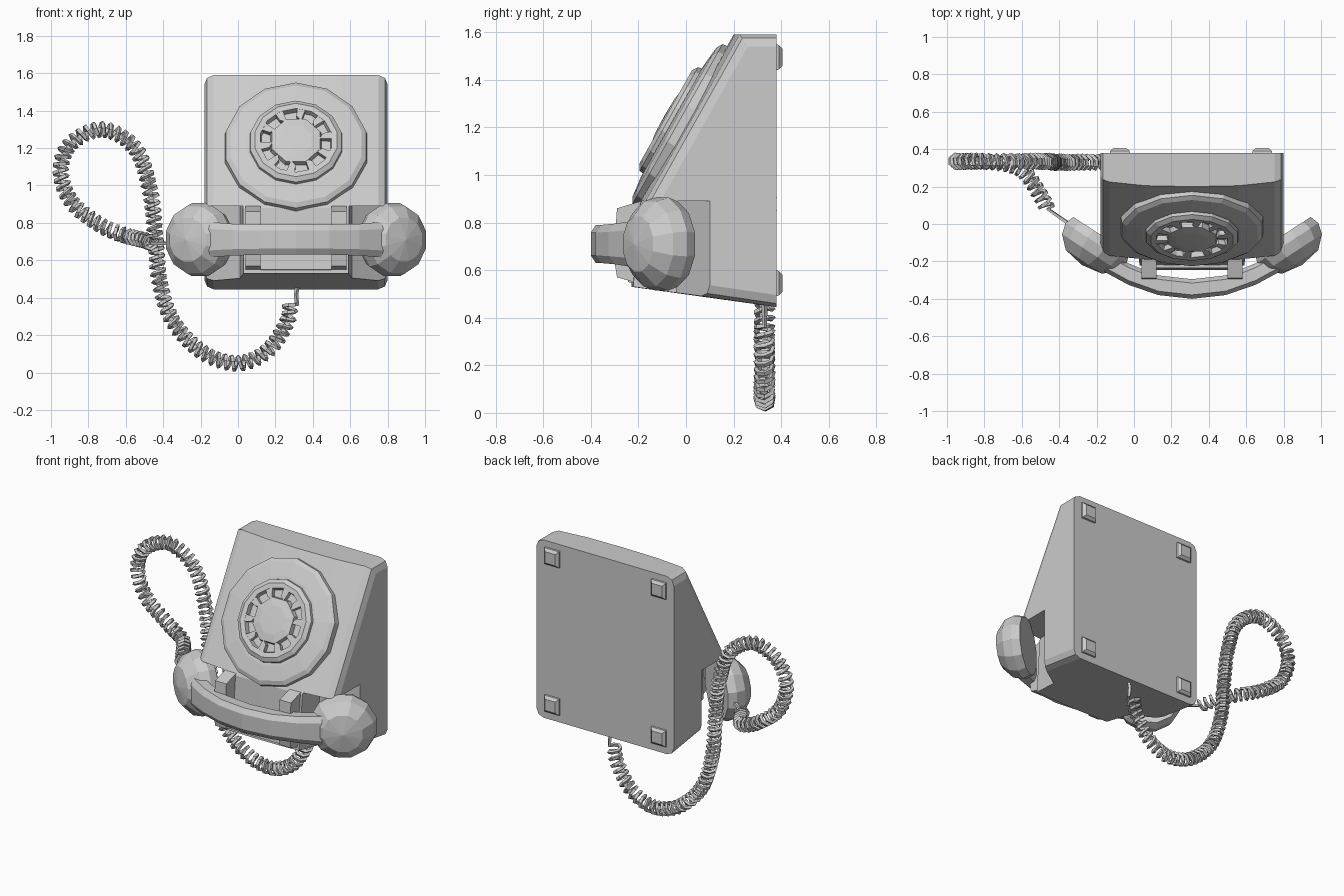
import bpy, bmesh, math
from mathutils import Vector, Matrix

cube = bpy.data.objects.get("Cube")
if cube:
    bpy.data.objects.remove(cube, do_unlink=True)

grey = bpy.data.materials.new("plain_grey")
grey.use_nodes = True
grey.diffuse_color = (0.6, 0.6, 0.6, 1)
grey.node_tree.nodes["Principled BSDF"].inputs["Base Color"].default_value = grey.diffuse_color

MID = 0.31  # x of the telephone's own centre line


def finish(bm, name):
    bmesh.ops.recalc_face_normals(bm, faces=bm.faces)
    mesh = bpy.data.meshes.new(name)
    bm.to_mesh(mesh)
    bm.free()
    mesh.materials.append(grey)
    obj = bpy.data.objects.new(name, mesh)
    bpy.context.collection.objects.link(obj)
    return obj


def loft(name, sections, bevel=None):
    """Skin a row of closed sections and cap both ends."""
    bm = bmesh.new()
    rings = [[bm.verts.new(p) for p in s] for s in sections]
    n = len(rings[0])
    for a, b in zip(rings, rings[1:]):
        for i in range(n):
            j = (i + 1) % n
            bm.faces.new((a[i], a[j], b[j], b[i]))
    bm.faces.new(rings[0])
    bm.faces.new(rings[-1])
    if bevel:
        width, rule = bevel
        edges = [e for e in bm.edges if rule(e)]
        bmesh.ops.bevel(bm, geom=edges, offset=width, segments=2, profile=0.5,
                        affect='EDGES', clamp_overlap=True)
    return finish(bm, name)


def lathe(name, profile, segments, matrix, closed=False):
    """Turn a (radius, height) profile about the local z axis."""
    bm = bmesh.new()
    rings = []
    for r, h in profile:
        count = segments if r else 1
        rings.append([bm.verts.new(matrix @ Vector((r * math.cos(a), r * math.sin(a), h)))
                      for a in (math.tau * (k + 0.5) / segments for k in range(count))])
    pairs = list(zip(rings, rings[1:]))
    if closed:
        pairs.append((rings[-1], rings[0]))
    for a, b in pairs:
        for k in range(segments):
            m = (k + 1) % segments
            quad = [a[k % len(a)], a[m % len(a)], b[m % len(b)], b[k % len(b)]]
            bm.faces.new(list(dict.fromkeys(quad)))
    return finish(bm, name)


def prism(name, outline, lo, hi, place):
    return loft(name, [[place(u, v, w) for u, v in outline] for w in (lo, hi)])


# Body: wedge with a bowed front and softened side edges
def body_section(x, bow):
    return [Vector((x, y, z)) for y, z in
            [(0.38, 0.445), (-0.2 - bow, 0.53), (-0.17 - bow, 0.88),
             (0.23 - bow, 1.59), (0.38, 1.59)]]


def side_edge(e):
    at_end = all(abs(abs(v.co.x - MID) - 0.49) < 0.001 for v in e.verts)
    return at_end and min(v.co.y for v in e.verts) < 0.37


body = loft("body", [body_section(MID + d, bow) for d, bow in
                     [(-0.49, 0), (-0.25, 0.025), (0, 0.03), (0.25, 0.025), (0.49, 0)]],
            (0.05, side_edge))

# Recesses in the lower corners behind the handset ends
for side in (-1, 1):
    cutter = prism("recess_cutter", [(0.6, 0.175), (0.49, 0.1), (0.3, -0.04),
                                     (0.25, -0.5), (0.6, -0.5)], 0.2, 0.89,
                   lambda u, v, w: Vector((MID + side * u, v, w)))
    cutter.hide_render = True
    cut = body.modifiers.new("recess", 'BOOLEAN')
    cut.operation = 'DIFFERENCE'
    cut.object = cutter
    bpy.context.view_layer.objects.active = body
    bpy.ops.object.modifier_apply(modifier=cut.name)
    bpy.data.objects.remove(cutter, do_unlink=True)

# Dial, lying on the sloping front
up_slope = Vector((0, 0.4, 0.71)).normalized()
normal = Vector((1, 0, 0)).cross(up_slope)
dial = Matrix.Translation((MID, -0.018, 1.205)) @ Matrix(
    (Vector((1, 0, 0)), up_slope, normal)).transposed().to_4x4()
lathe("dial_base", [(0, -0.02), (0.39, -0.02), (0.385, 0.02), (0.36, 0.035),
                    (0.27, 0.045), (0, 0.045)], 14, dial)
lathe("finger_ring", [(0.255, 0.03), (0.25, 0.062), (0.225, 0.078), (0.195, 0.075),
                      (0.185, 0.03)], 14, dial, closed=True)
lathe("dial_hub", [(0, 0.03), (0.15, 0.03), (0.14, 0.075), (0.09, 0.083), (0, 0.085)], 8, dial)
for k in range(10):
    spoke = dial @ Matrix.Rotation(math.tau * (k + 0.3) / 10, 4, 'Z')
    prism("finger_hole_divider", [(0.125, -0.012), (0.2, -0.028), (0.215, 0.02), (0.15, 0.016)],
          0.03, 0.074, lambda u, v, w: spoke @ Vector((u, v, w)))

# Cradle: two hooks and the plate between them
for side in (-1, 1):
    prism("cradle_hook", [(-0.1, 0.91), (-0.19, 0.89), (-0.29, 0.86), (-0.295, 0.79), (-0.25, 0.76),
                          (-0.25, 0.65), (-0.3, 0.63), (-0.29, 0.57), (-0.22, 0.55), (-0.1, 0.55)],
          0.19, 0.27, lambda u, v, w: Vector((MID + side * w, u, v)))
prism("cradle_plate", [(-0.15, 0.64), (-0.235, 0.635), (-0.245, 0.55), (-0.15, 0.535)],
      -0.19, 0.19, lambda u, v, w: Vector((MID + w, u, v)))


# Handset grip: bowed bar with an eight-sided section
def grip_section(d, front, back, half):
    mid, deep = (front + back) / 2, (back - front) / 2
    return [Vector((MID + d, mid + a * deep, 0.71 + b * half)) for a, b in
            [(-1, -0.6), (-0.6, -1), (0.6, -1), (1, -0.6),
             (1, 0.6), (0.6, 1), (-0.6, 1), (-1, 0.6)]]


half_grip = [(0, -0.4, -0.295, 0.08), (0.18, -0.38, -0.275, 0.08),
             (0.34, -0.325, -0.21, 0.085), (0.46, -0.26, -0.14, 0.095),
             (0.59, -0.17, -0.06, 0.1)]
stations = [(-d, f, b, h) for d, f, b, h in reversed(half_grip[1:])] + half_grip
loft("handset_grip", [grip_section(*s) for s in stations])

# Domed ear and mouth pieces, turned inwards
for side, name in ((-1, "earpiece"), (1, "mouthpiece")):
    axis = Vector((side * 0.55, -0.84, 0))
    place = Matrix.Translation((MID + side * 0.485, -0.06, 0.71)) @ \
        axis.to_track_quat('Z', 'Y').to_matrix().to_4x4()
    lathe(name, [(0, 0), (0.185, 0), (0.202, 0.05), (0.185, 0.11), (0.12, 0.17), (0, 0.19)],
          12, place)

# Rubber feet on the back
for x in (MID - 0.385, MID + 0.375):
    for z in (0.545, 1.495):
        loft("foot", [[Vector((x + a * s, y, z + b * s)) for a, b in
                       [(-1, -1), (1, -1), (1, 1), (-1, 1)]]
                      for y, s in ((0.37, 0.055), (0.39, 0.052), (0.405, 0.036))])

# Coiled cord: a helix wound round a smooth path
route = [Vector(p) for p in
         [(0.28, 0.33, 0.37), (0.26, 0.33, 0.27), (0.16, 0.33, 0.12), (0, 0.33, 0.05),
          (-0.19, 0.33, 0.11), (-0.35, 0.33, 0.28), (-0.42, 0.33, 0.5), (-0.44, 0.33, 0.72),
          (-0.47, 0.335, 0.98), (-0.55, 0.335, 1.2), (-0.72, 0.335, 1.3), (-0.89, 0.335, 1.23),
          (-0.95, 0.335, 1.08), (-0.89, 0.335, 0.91), (-0.74, 0.33, 0.79),
          (-0.6, 0.29, 0.73), (-0.51, 0.17, 0.71), (-0.46, 0.08, 0.69)]]
padded = [route[0] * 2 - route[1]] + route + [route[-1] * 2 - route[-2]]
fine = []
for a, b, c, d in zip(padded, padded[1:], padded[2:], padded[3:]):
    for k in range(60):
        t = k / 60
        fine.append(0.5 * (2 * b + (c - a) * t + (2 * a - 5 * b + 4 * c - d) * t ** 2
                           + (3 * b - a - 3 * c + d) * t ** 3))

coil = [Vector((0.32, 0.33, 0.47)), Vector((0.31, 0.33, 0.42))]
PITCH, STEPS, RADIUS = 0.04, 7, 0.036
travelled, wound = 0.0, 0
for p, q in zip(fine, fine[1:]):
    travelled += (q - p).length
    while wound * PITCH / STEPS < travelled:
        along = (q - p).normalized()
        out = along.cross(Vector((0, 1, 0.05))).normalized()
        angle = math.tau * wound / STEPS
        coil.append(p + RADIUS * (math.cos(angle) * out + math.sin(angle) * along.cross(out)))
        wound += 1
coil += [route[-1], Vector((-0.36, 0.01, 0.69)), Vector((-0.28, -0.03, 0.69))]

curve = bpy.data.curves.new("coiled_cord", 'CURVE')
curve.dimensions = '3D'
curve.bevel_depth = 0.012
curve.bevel_resolution = 0
curve.use_fill_caps = True
spline = curve.splines.new('POLY')
spline.points.add(len(coil) - 1)
for point, co in zip(spline.points, coil):
    point.co = (*co, 1)
curve.materials.append(grey)
cord = bpy.data.objects.new("coiled_cord", curve)
bpy.context.collection.objects.link(cord)
bpy.ops.object.select_all(action='DESELECT')
cord.select_set(True)
bpy.context.view_layer.objects.active = cord
bpy.ops.object.convert(target='MESH')
for poly in cord.data.polygons:
    poly.use_smooth = False
